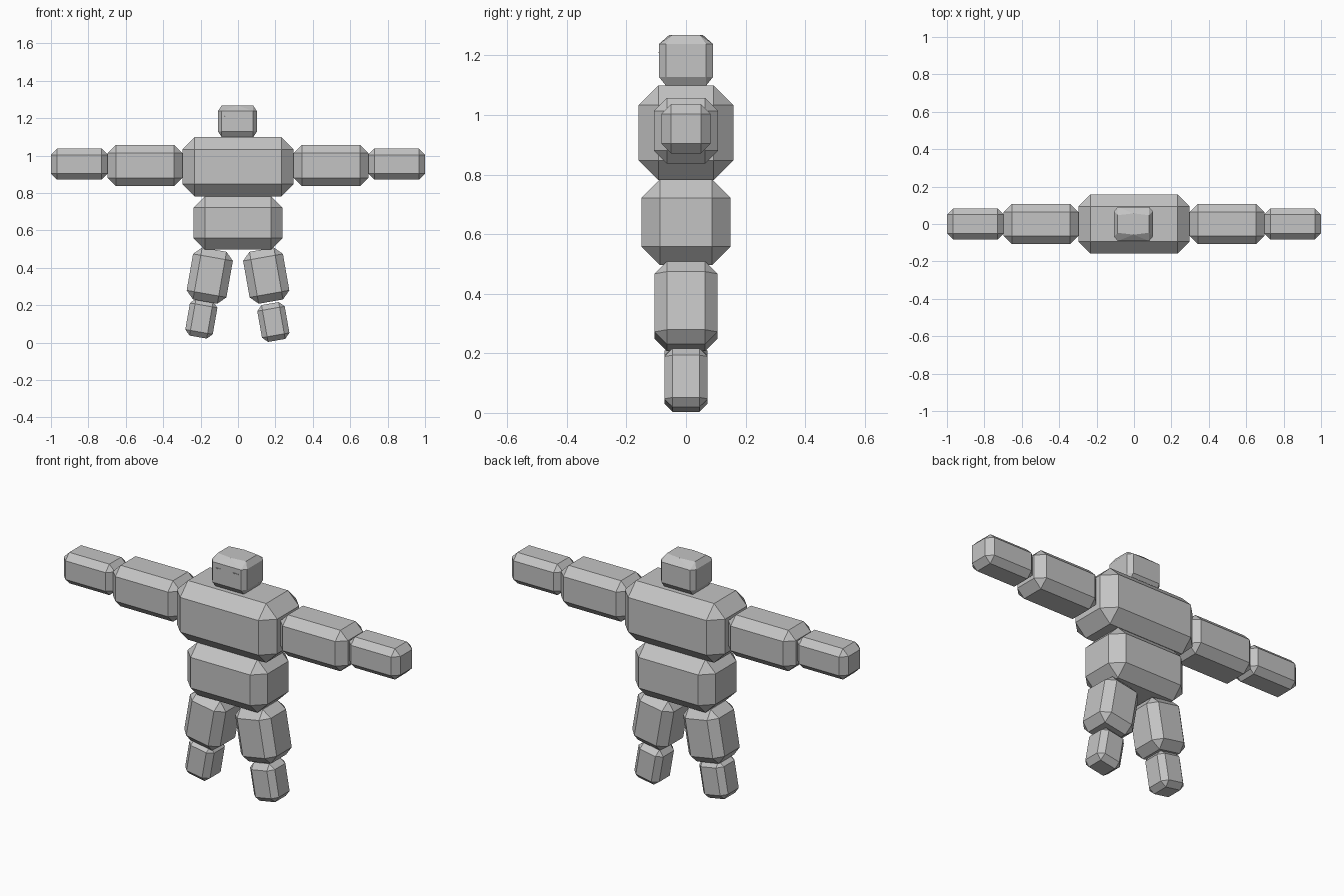
import bpy, bmesh, math
from mathutils import Vector, Matrix

if "Cube" in bpy.data.objects:
    bpy.data.objects.remove(bpy.data.objects["Cube"])

grey = bpy.data.materials.new("plain_grey")
grey.diffuse_color = (0.55, 0.55, 0.55, 1)
grey.use_nodes = True
grey.node_tree.nodes["Principled BSDF"].inputs["Base Color"].default_value = grey.diffuse_color


def hull_object(name, points, centre, tilt=0):
    """Flat-faced convex solid around the points, tilted about the y axis."""
    bm = bmesh.new()
    for p in points:
        bm.verts.new(p)
    bmesh.ops.convex_hull(bm, input=bm.verts)
    bmesh.ops.dissolve_limit(bm, angle_limit=0.01, verts=bm.verts, edges=bm.edges)
    bmesh.ops.recalc_face_normals(bm, faces=bm.faces)
    mesh = bpy.data.meshes.new(name)
    bm.to_mesh(mesh)
    bm.free()
    mesh.materials.append(grey)
    obj = bpy.data.objects.new(name, mesh)
    obj.matrix_world = Matrix.Translation(centre) @ Matrix.Rotation(math.radians(tilt), 4, 'Y')
    bpy.context.collection.objects.link(obj)
    return obj


def chamfer_points(half, cut):
    """Corner points of a box whose edges are cut off by a per-axis amount."""
    pts = []
    for sx in (-1, 1):
        for sy in (-1, 1):
            for sz in (-1, 1):
                for full in range(3):
                    p = [half[i] - (0 if i == full else cut[i]) for i in range(3)]
                    pts.append(Vector((p[0] * sx, p[1] * sy, p[2] * sz)))
    return pts


def block(name, centre, half, cut, tilt=0):
    return hull_object(name, chamfer_points(half, (cut,) * 3), centre, tilt)


# Torso
block("chest", (0, 0, 0.94), (0.298, 0.159, 0.159), 0.066)
block("pelvis", (0, 0, 0.64), (0.238, 0.149, 0.143), 0.061)

# Arms and legs
for s, side in ((-1, "right"), (1, "left")):
    block(side + "_upper_arm", (s * 0.497, 0, 0.947), (0.2, 0.108, 0.11), 0.044)
    block(side + "_forearm", (s * 0.848, 0, 0.954), (0.152, 0.083, 0.083), 0.033)
    block(side + "_thigh", (s * 0.151, 0, 0.358), (0.108, 0.106, 0.141), 0.042, -s * 10)
    lower = (0.189, 0, 0.110) if s > 0 else (-0.196, 0, 0.128)
    block(side + "_shin", lower, (0.0745, 0.073, 0.1), 0.028, -s * 10)

# Head: narrower crown with a slightly bowed front and back edge
pts = chamfer_points((0.104, 0.091, 0.085), (0.02, 0.024, 0.03))
for p in pts:
    if p.z > 0.08:
        p.y *= 0.7
pts += [Vector((0, y, 0.085)) for y in (-0.057, 0.057)]
hull_object("head", pts, (-0.003, 0, 1.183))

# Thin eye slits on the face
for x in (-0.055, 0.05):
    block("eye_slit", (x, -0.091, 1.21), (0.016, 0.002, 0.002), 0.0005)
